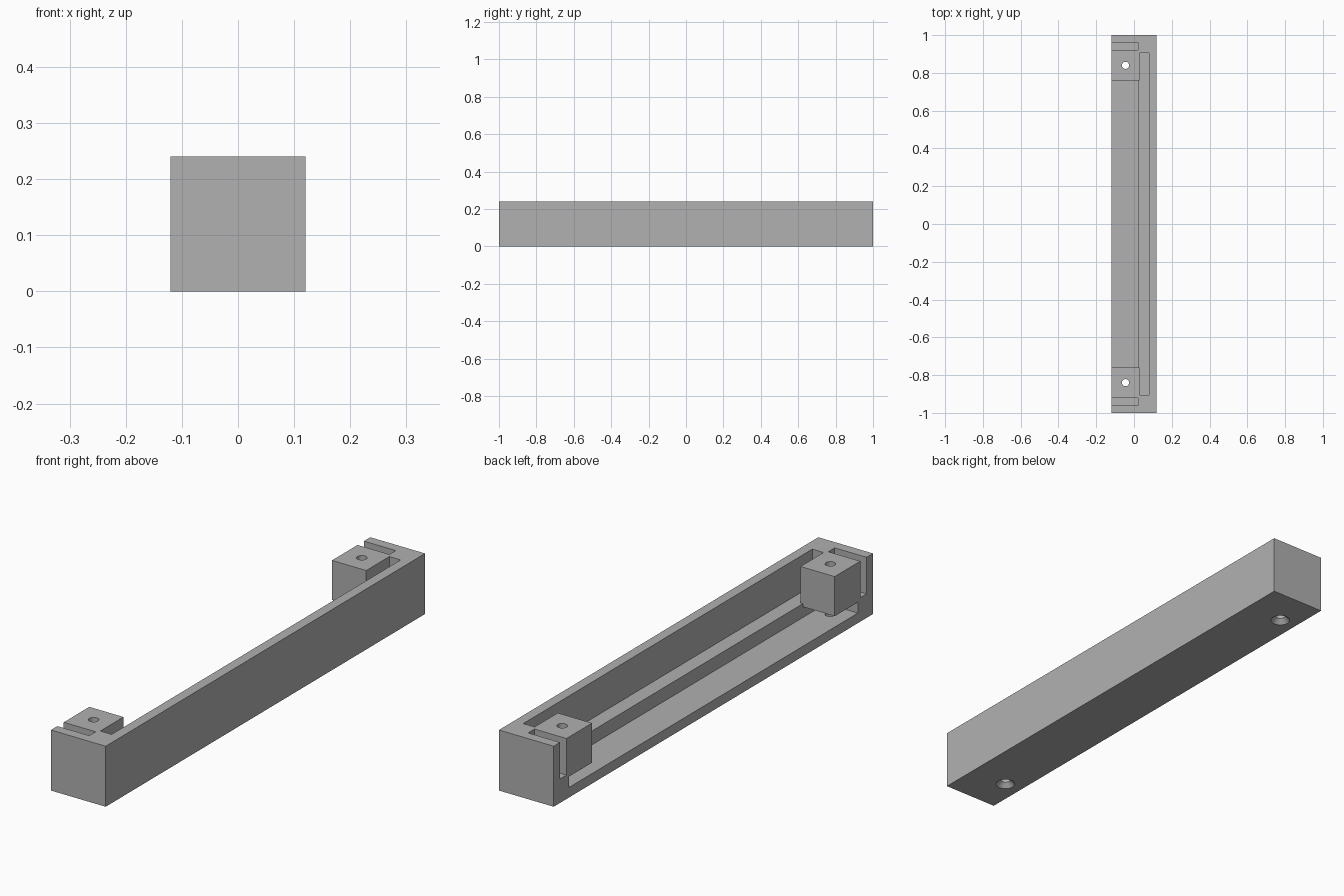
import bpy

if "Cube" in bpy.data.objects:
    bpy.data.objects.remove(bpy.data.objects["Cube"])

grey = bpy.data.materials.new("light grey")
grey.diffuse_color = (0.44, 0.44, 0.44, 1)
grey.use_nodes = True
grey.node_tree.nodes["Principled BSDF"].inputs["Base Color"].default_value = grey.diffuse_color


def box(name, x0, x1, y0, y1, z0, z1):
    bpy.ops.mesh.primitive_cube_add(size=1, location=((x0 + x1) / 2, (y0 + y1) / 2, (z0 + z1) / 2))
    ob = bpy.context.object
    ob.name = name
    ob.scale = (x1 - x0, y1 - y0, z1 - z0)
    bpy.ops.object.transform_apply(location=True, rotation=False, scale=True)
    return ob


def cone(name, y, r0, r1, z0, z1):
    bpy.ops.mesh.primitive_cone_add(vertices=32, radius1=r0, radius2=r1, depth=z1 - z0,
                                    location=(HOLE_X, y, (z0 + z1) / 2))
    ob = bpy.context.object
    ob.name = name
    return ob


def cut(target, cutter):
    mod = target.modifiers.new("cut", 'BOOLEAN')
    mod.operation = 'DIFFERENCE'
    mod.solver = 'EXACT'
    mod.object = cutter
    bpy.context.view_layer.objects.active = target
    bpy.ops.object.modifier_apply(modifier=mod.name)
    bpy.data.objects.remove(cutter, do_unlink=True)


HOLE_X = -0.045
FLOOR, BLOCK_BOTTOM, LEDGE = 0.04, 0.083, 0.095

# Solid bar
bar = box("bracket_bar", -0.12, 0.12, -1, 1, 0, 0.24)

# Open side recess: low part runs under the end blocks, tall part lies between them
cut(bar, box("under_recess", -0.2, 0.02, -0.905, 0.905, FLOOR, BLOCK_BOTTOM))
cut(bar, box("side_recess", -0.2, 0.02, -0.76, 0.76, FLOOR, 0.3))

# Space above the ledge, and the narrow channel behind the blocks
cut(bar, box("ledge_space", -0.01, 0.08, -0.76, 0.76, LEDGE, 0.3))
cut(bar, box("back_channel", 0.03, 0.08, -0.905, 0.905, LEDGE, 0.3))

for s in (-1, 1):
    # Slot separating each block from the end wall
    y0, y1 = sorted((s * 0.92, s * 0.96))
    cut(bar, box("end_slot", -0.2, 0.02, y0, y1, LEDGE, 0.3))
    # Screw hole with a countersink underneath
    cut(bar, cone("screw_hole", s * 0.84, 0.019, 0.019, -0.05, 0.3))
    cut(bar, cone("countersink", s * 0.84, 0.046, 0.018, -0.01, 0.02))

bar.data.materials.clear()
bar.data.materials.append(grey)
for p in bar.data.polygons:
    p.material_index = 0
bpy.ops.object.select_all(action='DESELECT')
bar.select_set(True)
bpy.context.view_layer.objects.active = bar
bpy.ops.object.shade_smooth_by_angle()
